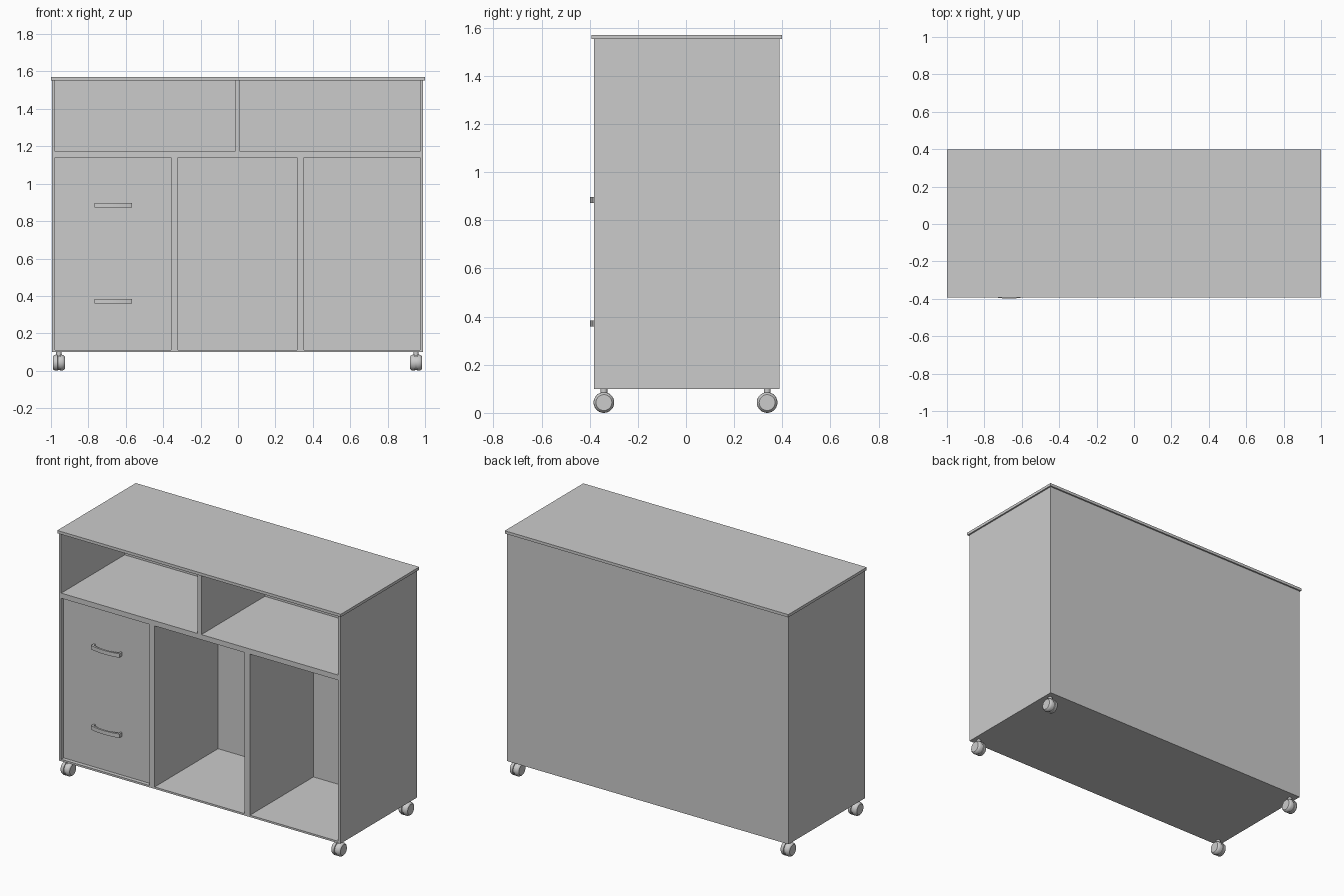
import bpy, bmesh, math

if "Cube" in bpy.data.objects:
    bpy.data.objects.remove(bpy.data.objects["Cube"])

FRONT, BACK, INNER, DOOR = -0.383, 0.388, 0.256, -0.358


def finish(name, bm):
    bmesh.ops.recalc_face_normals(bm, faces=bm.faces)
    me = bpy.data.meshes.new(name)
    bm.to_mesh(me)
    bm.free()
    ob = bpy.data.objects.new(name, me)
    bpy.context.collection.objects.link(ob)
    return ob


def box(name, x0, x1, y0, y1, z0, z1):
    bm = bmesh.new()
    bmesh.ops.create_cube(bm, size=1)
    for v in bm.verts:
        v.co = ((x0 + x1) / 2 + v.co.x * (x1 - x0),
                (y0 + y1) / 2 + v.co.y * (y1 - y0),
                (z0 + z1) / 2 + v.co.z * (z1 - z0))
    return finish(name, bm)


# Worktop
box("worktop", -1, 1, -0.393, 0.398, 1.552, 1.57)

# Carcass: panels around the open compartments, with a deep back
box("left_side", -0.995, -0.979, FRONT, BACK, 0.1, 1.552)
box("right_side", 0.973, 0.99, FRONT, BACK, 0.1, 1.552)
box("back", -0.979, 0.973, INNER, BACK, 0.1, 1.552)
box("bottom", -0.979, 0.973, FRONT, INNER, 0.1, 0.112)
box("shelf", -0.979, 0.973, FRONT, INNER, 1.139, 1.172)
box("upper_divider", -0.016, 0.01, FRONT, INNER, 1.172, 1.552)
box("left_divider", -0.357, -0.32, FRONT, INNER, 0.112, 1.139)
box("right_divider", 0.315, 0.353, FRONT, INNER, 0.112, 1.139)
box("door", -0.979, -0.357, DOOR, DOOR + 0.02, 0.112, 1.139)


# Bowed bar handles with two short posts
def handle(name, cx, cz, w=0.1, h=0.0125, n=12):
    def bow(t, end, mid):
        return end + (mid - end) * (1 - t * t)
    ts = [-1 + 2 * i / n for i in range(n + 1)]
    pts = [(-w, DOOR)] + [(t * w, bow(t, -0.386, -0.399)) for t in ts] + [(w, DOOR)]
    k = w - 0.012
    pts += [(k, DOOR)] + [(t * k, bow(t, -0.375, -0.387)) for t in reversed(ts)] + [(-k, DOOR)]
    bm = bmesh.new()
    f = bm.faces.new([bm.verts.new((cx + x, y, cz - h)) for x, y in pts])
    ext = bmesh.ops.extrude_face_region(bm, geom=[f])
    bmesh.ops.translate(bm, vec=(0, 0, 2 * h),
                        verts=[v for v in ext["geom"] if isinstance(v, bmesh.types.BMVert)])
    finish(name, bm)


handle("upper_handle", -0.667, 0.884)
handle("lower_handle", -0.667, 0.372)


# Twin-wheel casters: lathed rounded wheel plus a stem
HALF = [(0.032, 0.0), (0.032, 0.033), (0.027, 0.039), (0.018, 0.0425), (0.006, 0.043), (0.005, 0.038)]
PROFILE = HALF + [(-x, r) for x, r in reversed(HALF)]


def caster(name, cx, cy):
    bm = bmesh.new()
    vs = [bm.verts.new((cx + x, cy, 0.043 + r)) for x, r in PROFILE]
    es = [bm.edges.new(p) for p in zip(vs, vs[1:])]
    bmesh.ops.spin(bm, geom=vs + es, cent=(cx, cy, 0.043), axis=(1, 0, 0),
                   angle=2 * math.pi, steps=28)
    bmesh.ops.remove_doubles(bm, verts=bm.verts, dist=0.0002)
    wheel = finish(name + "_wheel", bm)
    bpy.ops.mesh.primitive_cylinder_add(vertices=20, radius=0.014, depth=0.03,
                                        location=(cx, cy, 0.087))
    stem = bpy.context.object
    stem.name = name + "_stem"
    for ob in (wheel, stem):
        bpy.ops.object.select_all(action='DESELECT')
        ob.select_set(True)
        bpy.context.view_layer.objects.active = ob
        bpy.ops.object.shade_smooth_by_angle(angle=math.radians(35))


for side, cx in (("left", -0.958), ("right", 0.952)):
    for end, cy in (("front", -0.341), ("back", 0.337)):
        caster(f"{end}_{side}_caster", cx, cy)
